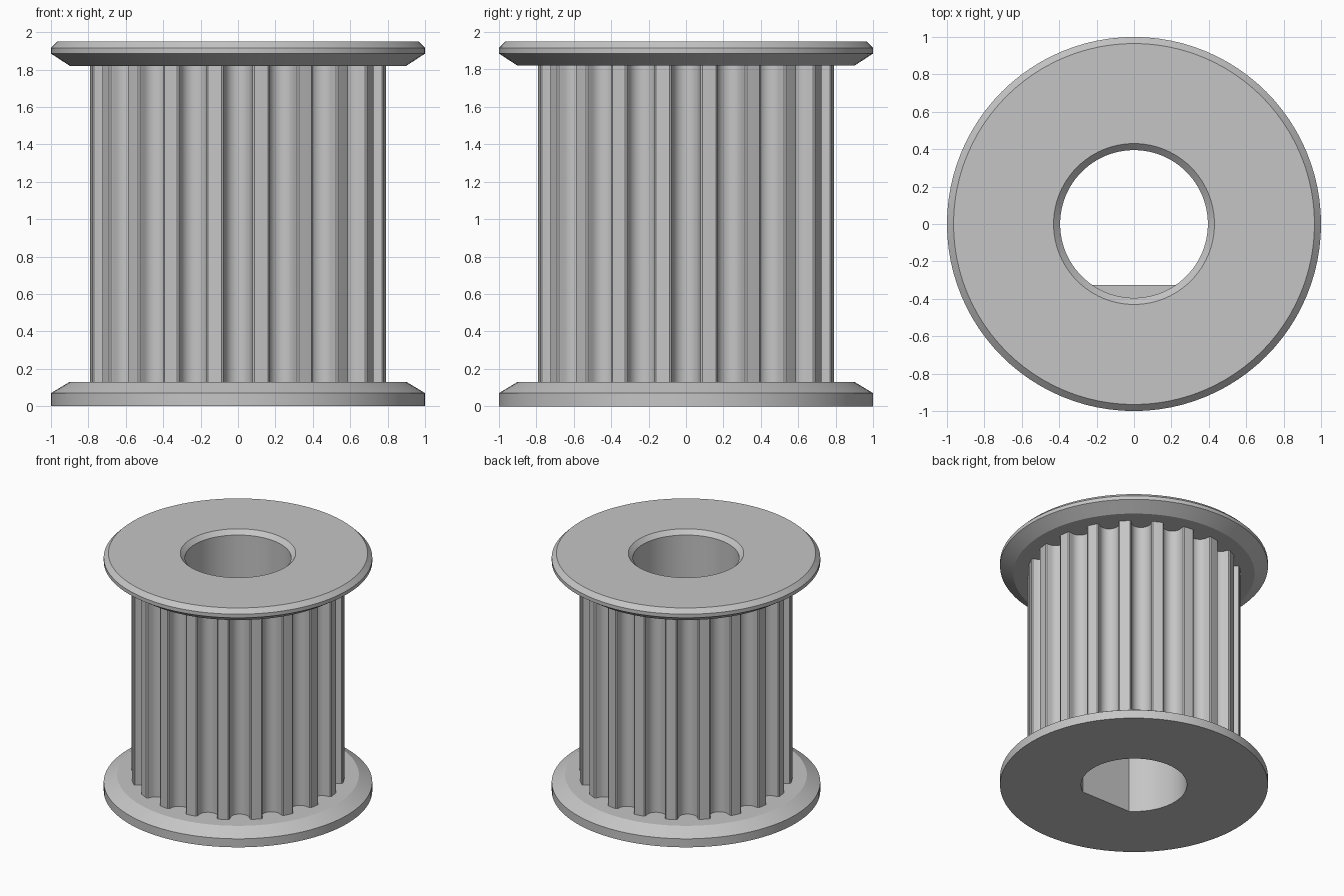
import bpy, bmesh, math

if "Cube" in bpy.data.objects:
    bpy.data.objects.remove(bpy.data.objects["Cube"])

SEG = 96
TEETH = 20
R = 0.795          # tooth tip radius

grey = bpy.data.materials.new("machined_grey")
grey.diffuse_color = (0.56, 0.56, 0.56, 1)
grey.use_nodes = True
grey.node_tree.nodes["Principled BSDF"].inputs["Base Color"].default_value = grey.diffuse_color


def make_object(name, bm):
    bmesh.ops.recalc_face_normals(bm, faces=bm.faces)
    me = bpy.data.meshes.new(name)
    bm.to_mesh(me)
    bm.free()
    ob = bpy.data.objects.new(name, me)
    bpy.context.collection.objects.link(ob)
    me.materials.append(grey)
    return ob


def lathe(name, profile):
    """Solid of revolution from (radius, z) points, capped at both ends."""
    bm = bmesh.new()
    rings = []
    for r, z in profile:
        rings.append([bm.verts.new((r * math.cos(2 * math.pi * i / SEG),
                                    r * math.sin(2 * math.pi * i / SEG), z))
                      for i in range(SEG)])
    for a, b in zip(rings, rings[1:]):
        for i in range(SEG):
            j = (i + 1) % SEG
            bm.faces.new((a[i], a[j], b[j], b[i]))
    bm.faces.new(rings[0])
    bm.faces.new(rings[-1])
    return make_object(name, bm)


def prism(name, outline, z0, z1):
    """Extrude a closed xy outline from z0 to z1."""
    bm = bmesh.new()
    face = bm.faces.new([bm.verts.new((x, y, z0)) for x, y in outline])
    ext = bmesh.ops.extrude_face_region(bm, geom=[face])
    verts = [g for g in ext["geom"] if isinstance(g, bmesh.types.BMVert)]
    bmesh.ops.translate(bm, verts=verts, vec=(0, 0, z1 - z0))
    return make_object(name, bm)


def combine(target, tool, operation):
    """Apply a boolean and remove the tool."""
    mod = target.modifiers.new("cut", 'BOOLEAN')
    mod.operation = operation
    mod.solver = 'EXACT'
    mod.object = tool
    dg = bpy.context.evaluated_depsgraph_get()
    me = bpy.data.meshes.new_from_object(target.evaluated_get(dg))
    target.modifiers.clear()
    target.data = me
    bpy.data.objects.remove(tool)


# Belt groove section: (tangent offset, depth) with round bottom and flared lips
groove = [(-0.087, 0.0), (-0.077, 0.007)]
for k in range(13):
    a = math.pi * (1 - k / 12)
    groove.append((0.072 * math.cos(a), 0.025 + 0.072 * math.sin(a)))
groove += [(0.077, 0.007), (0.087, 0.0)]

# Toothed core outline, grooves centred on the axes
outline = []
for t in range(TEETH):
    c = 2 * math.pi * t / TEETH
    for u, d in groove:
        rad = math.sqrt(R * R - 0.087 ** 2) - d
        outline.append((rad * math.cos(c) - u * math.sin(c),
                        rad * math.sin(c) + u * math.cos(c)))
    mid = c + math.pi / TEETH
    outline.append((R * math.cos(mid), R * math.sin(mid)))
pulley = prism("toothed_pulley", outline, 0.05, 1.88)

# Flanges
lower = lathe("lower_flange", [(1, 0), (1, 0.07), (0.9, 0.13)])
upper = lathe("upper_flange", [(0.9, 1.82), (1, 1.885), (1, 1.915), (0.965, 1.95)])
combine(pulley, lower, 'UNION')
combine(pulley, upper, 'UNION')

# Chamfered shaft bore with a flat on the lower part
bore = lathe("bore_cutter", [(0.395, -0.1), (0.395, 1.915), (0.465, 1.985)])
flat = prism("flat_cutter", [(-0.6, -0.6), (0.6, -0.6), (0.6, -0.325), (-0.6, -0.325)],
             -0.3, 1.0)
combine(bore, flat, 'DIFFERENCE')
combine(pulley, bore, 'DIFFERENCE')

# Smooth round faces, keep machined edges crisp
bpy.ops.object.select_all(action='DESELECT')
pulley.select_set(True)
bpy.context.view_layer.objects.active = pulley
bpy.ops.object.shade_smooth_by_angle(angle=math.radians(28))
